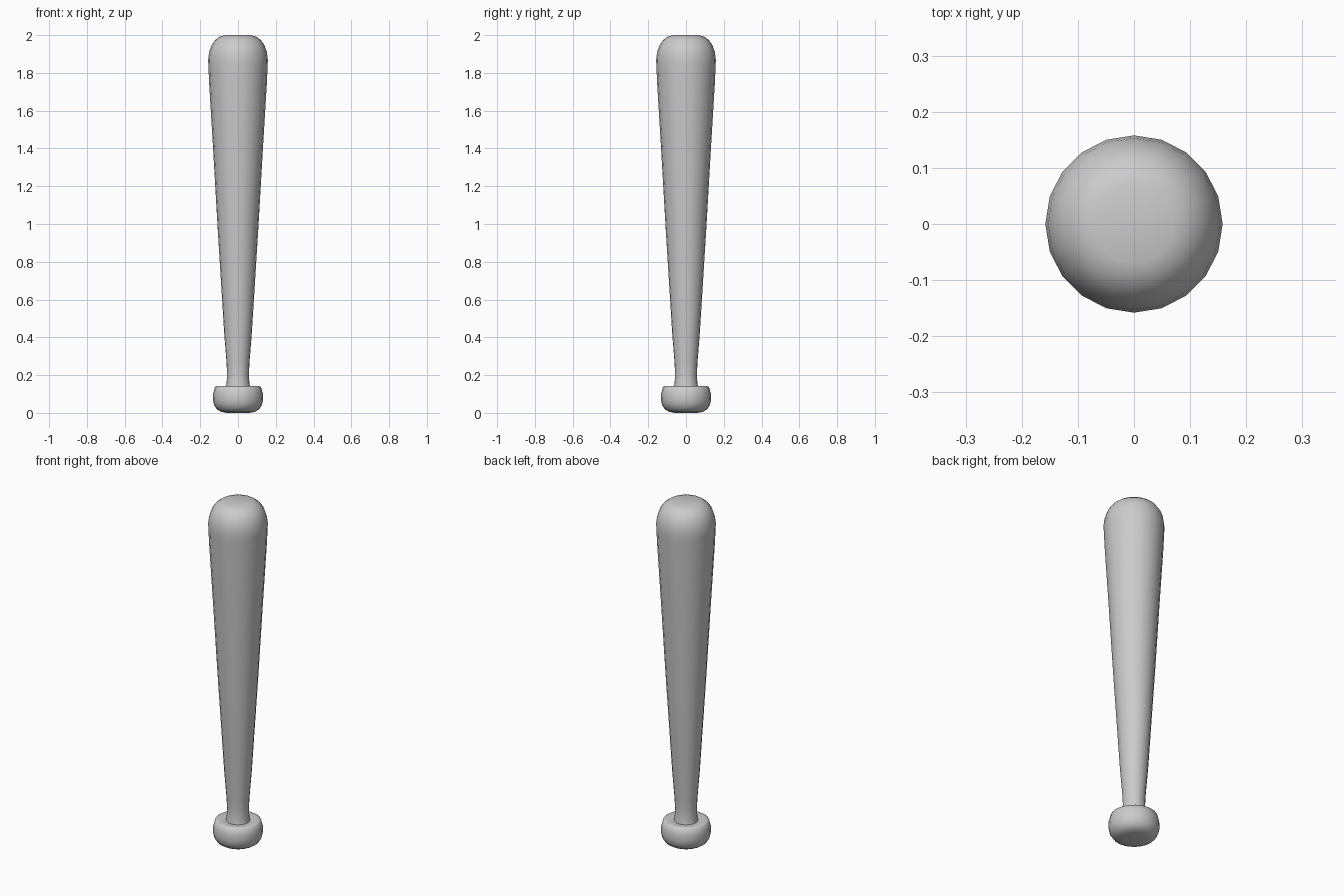
import bpy, bmesh
from math import cos, sin, pi, radians

if "Cube" in bpy.data.objects:
    bpy.data.objects.remove(bpy.data.objects["Cube"])

SIDES = 20


def lathe(name, profile):
    """Revolve (radius, z) points, listed bottom to top, about z and cap both ends."""
    bm = bmesh.new()
    rings = [[bm.verts.new((r * cos(2 * pi * i / SIDES), r * sin(2 * pi * i / SIDES), z))
              for i in range(SIDES)] for r, z in profile]
    for low, high in zip(rings, rings[1:]):
        for i in range(SIDES):
            j = (i + 1) % SIDES
            bm.faces.new((low[i], low[j], high[j], high[i]))
    bm.faces.new(rings[0][::-1])
    bm.faces.new(rings[-1])
    mesh = bpy.data.meshes.new(name)
    bm.to_mesh(mesh)
    bm.free()
    obj = bpy.data.objects.new(name, mesh)
    bpy.context.collection.objects.link(obj)
    bpy.context.view_layer.objects.active = obj
    obj.select_set(True)
    bpy.ops.object.shade_smooth_by_angle(angle=radians(50))
    obj.select_set(False)
    return obj


# Knob, slim handle, tapered barrel and rounded tip in one turned piece
lathe("bat", [
    # knob
    (0.06, 0.0), (0.09, 0.006), (0.112, 0.019), (0.127, 0.042), (0.133, 0.07),
    (0.131, 0.105), (0.122, 0.136), (0.112, 0.142), (0.085, 0.139), (0.064, 0.137),
    # handle
    (0.060, 0.16), (0.058, 0.21), (0.061, 0.27),
    # barrel
    (0.073, 0.42), (0.109, 1.0), (0.132, 1.4), (0.153, 1.75), (0.157, 1.84),
    # tip
    (0.158, 1.87), (0.153, 1.91), (0.141, 1.945), (0.122, 1.973),
    (0.098, 1.991), (0.07, 2.0),
])
